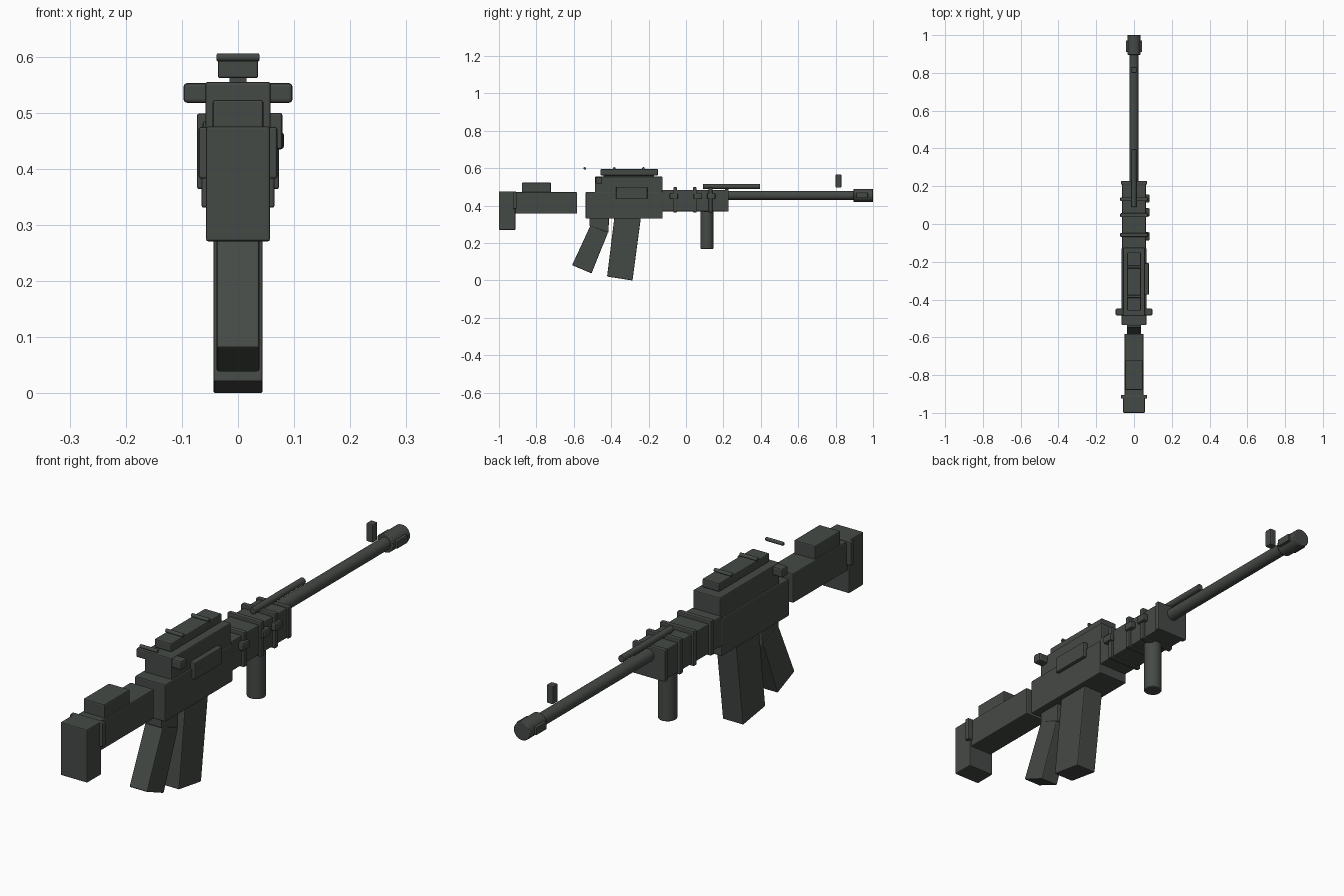
import bpy, bmesh, math
from mathutils import Matrix

if "Cube" in bpy.data.objects:
    bpy.data.objects.remove(bpy.data.objects["Cube"])

gunmetal = bpy.data.materials.new("dark green grey")
gunmetal.diffuse_color = (0.060, 0.068, 0.061, 1)
gunmetal.use_nodes = True
gunmetal.node_tree.nodes["Principled BSDF"].inputs["Base Color"].default_value = gunmetal.diffuse_color


def finish(bm, name, bevel=0.004, smooth=False):
    bmesh.ops.recalc_face_normals(bm, faces=bm.faces)
    me = bpy.data.meshes.new(name)
    bm.to_mesh(me)
    bm.free()
    me.materials.append(gunmetal)
    ob = bpy.data.objects.new(name, me)
    bpy.context.collection.objects.link(ob)
    if bevel:
        mod = ob.modifiers.new("soft edges", 'BEVEL')
        mod.width = bevel
        mod.segments = 2
        mod.limit_method = 'ANGLE'
        mod.angle_limit = math.radians(40)
    if smooth:
        bpy.ops.object.select_all(action='DESELECT')
        bpy.context.view_layer.objects.active = ob
        ob.select_set(True)
        bpy.ops.object.shade_smooth_by_angle(angle=math.radians(35))
    return ob


def box(name, x, y, z, bevel=0.004):
    """Box from (min, max) ranges; a single number for x means +-x."""
    if not isinstance(x, tuple):
        x = (-x, x)
    bm = bmesh.new()
    bmesh.ops.create_cube(bm, size=1)
    for v in bm.verts:
        for i, r in enumerate((x, y, z)):
            v.co[i] = r[0] if v.co[i] < 0 else r[1]
    return finish(bm, name, bevel)


def tube(name, axis, centre, radius, length, bevel=0.003, sides=24):
    bm = bmesh.new()
    rot = {'x': Matrix.Rotation(math.pi / 2, 4, 'Y'),
           'y': Matrix.Rotation(math.pi / 2, 4, 'X'),
           'z': Matrix.Identity(4)}[axis]
    bmesh.ops.create_cone(bm, cap_ends=True, segments=sides, radius1=radius,
                          radius2=radius, depth=length,
                          matrix=Matrix.Translation(centre) @ rot)
    return finish(bm, name, bevel, True)


def slab(name, half, profile, bevel=0.004):
    """Side profile in (y, z) extruded across x."""
    bm = bmesh.new()
    a = [bm.verts.new((-half, y, z)) for y, z in profile]
    b = [bm.verts.new((half, y, z)) for y, z in profile]
    bm.faces.new(a)
    bm.faces.new(b)
    n = len(a)
    for i in range(n):
        j = (i + 1) % n
        bm.faces.new((a[i], a[j], b[j], b[i]))
    return finish(bm, name, bevel)


# Stock
box("butt_pad", 0.057, (-1, -0.912), (0.271, 0.476))
box("butt_strap", 0.070, (-0.925, -0.905), (0.383, 0.475))
box("stock", 0.050, (-0.915, -0.582), (0.358, 0.472))
box("cheek_rest", 0.045, (-0.878, -0.722), (0.465, 0.523))

# Receiver
box("lower_receiver", 0.065, (-0.536, -0.125), (0.331, 0.474))
box("upper_receiver", 0.058, (-0.487, -0.125), (0.465, 0.555))
box("ejection_cover", (0.055, 0.079), (-0.374, -0.207), (0.435, 0.500))
box("charging_handle", 0.097, (-0.484, -0.448), (0.518, 0.553), 0.006)

# Top rail with cross rods
box("rail_riser", 0.015, (-0.440, -0.170), (0.550, 0.570), 0.001)
box("top_rail", 0.036, (-0.458, -0.150), (0.562, 0.595))
for i, y in enumerate((-0.541, -0.384, -0.228)):
    tube(f"rail_rod_{i}", 'x', (0, y, 0.599), 0.007, 0.076, 0.002, 12)

# Handguard, bands and side knobs
box("handguard", 0.063, (-0.130, 0.222), (0.370, 0.485))
for i, y in enumerate((-0.058, 0.047, 0.131)):
    box(f"handguard_band_{i}", 0.073, (y - 0.010, y + 0.010), (0.364, 0.499))
box("handguard_collar", 0.070, (0.208, 0.228), (0.368, 0.490))
for i, y in enumerate((-0.065, 0.062, 0.135)):
    box(f"side_knob_{i}", (0.060, 0.082), (y - 0.022, y + 0.022),
        (0.435, 0.466), 0.006)
tube("gas_tube", 'y', (0, 0.243, 0.503), 0.013, 0.306, 0.002, 16)
tube("foregrip", 'z', (0, 0.112, 0.271), 0.034, 0.204)

# Barrel
tube("barrel", 'y', (0, 0.560, 0.455), 0.024, 0.720)
tube("muzzle_brake", 'y', (0, 0.948, 0.455), 0.035, 0.104)
for side, s in (("left", -1), ("right", 1)):
    box(f"muzzle_port_{side}", tuple(sorted((s * 0.025, s * 0.043))),
        (0.910, 0.972), (0.440, 0.470), 0.003)
box("front_sight", 0.014, (0.800, 0.831), (0.497, 0.567))

# Magazine and pistol grip
slab("magazine", 0.044, [(-0.240, 0.345), (-0.286, 0.0), (-0.422, 0.021),
                         (-0.382, 0.345)])
slab("grip_neck", 0.036, [(-0.516, 0.340), (-0.412, 0.340), (-0.414, 0.255),
                          (-0.516, 0.292)])
slab("pistol_grip", 0.038, [(-0.510, 0.296), (-0.417, 0.257),
                            (-0.505, 0.038), (-0.609, 0.082)])
